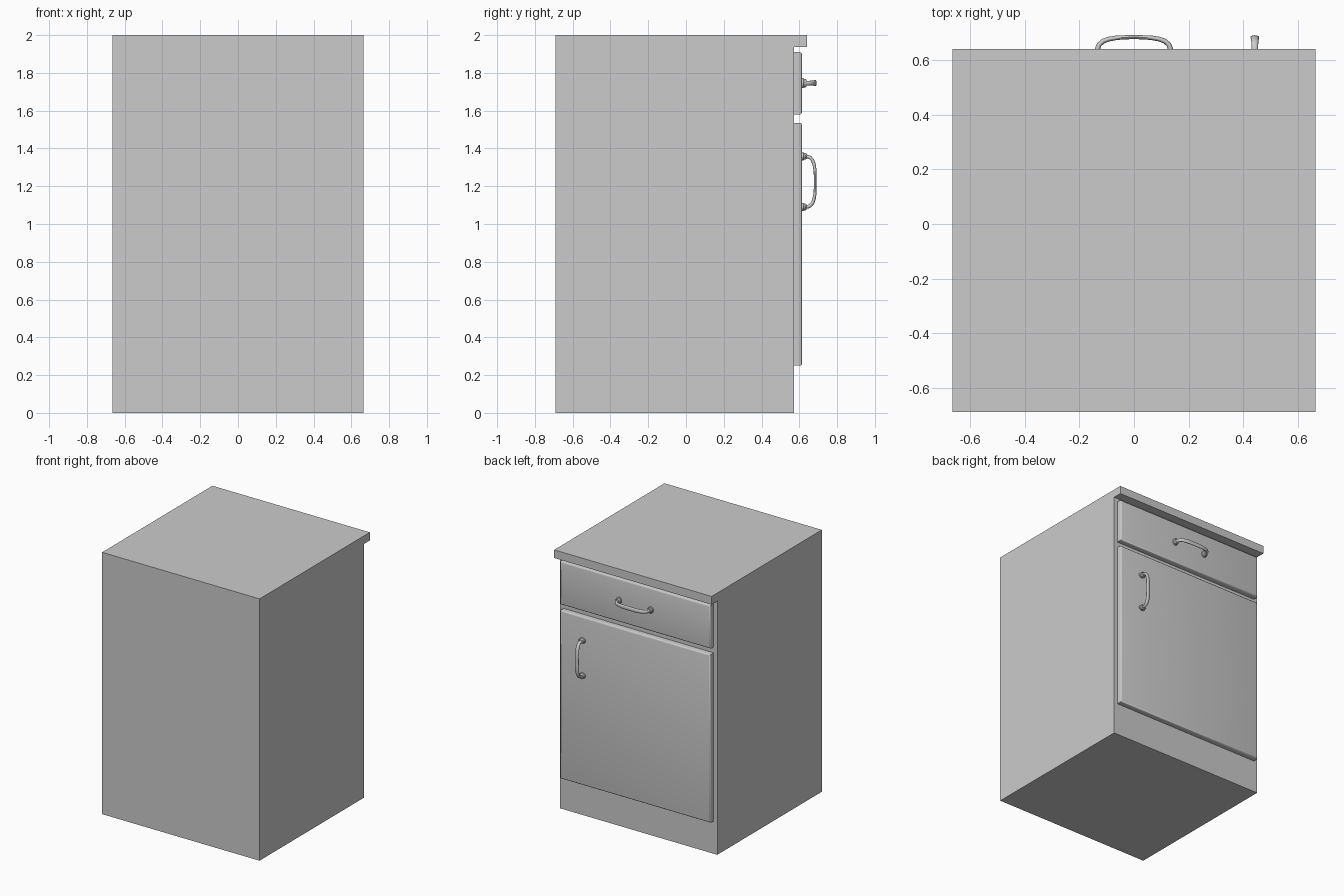
import bpy, bmesh, math
from mathutils import Vector, Matrix

if "Cube" in bpy.data.objects:
    bpy.data.objects.remove(bpy.data.objects["Cube"])

HALF_W = 0.665
BACK, FACE, TOP_LIP = -0.69, 0.572, 0.641


def add_object(name, bm, smooth=False):
    bmesh.ops.recalc_face_normals(bm, faces=bm.faces)
    mesh = bpy.data.meshes.new(name)
    bm.to_mesh(mesh)
    bm.free()
    obj = bpy.data.objects.new(name, mesh)
    bpy.context.collection.objects.link(obj)
    if smooth:
        bpy.ops.object.select_all(action='DESELECT')
        obj.select_set(True)
        bpy.context.view_layer.objects.active = obj
        bpy.ops.object.shade_smooth_by_angle(angle=math.radians(40))
    return obj


# Carcass with overhanging worktop: side profile (y, z) extruded across x
def carcass():
    profile = [(BACK, 0), (FACE, 0), (FACE, 1.938), (TOP_LIP, 1.938),
               (TOP_LIP, 2), (BACK, 2)]
    bm = bmesh.new()
    face = bm.faces.new([bm.verts.new((-HALF_W, y, z)) for y, z in profile])
    out = bmesh.ops.extrude_face_region(bm, geom=[face])
    moved = [g for g in out['geom'] if isinstance(g, bmesh.types.BMVert)]
    bmesh.ops.translate(bm, verts=moved, vec=(2 * HALF_W, 0, 0))
    return add_object("cabinet_body", bm)


# Slab front with rounded outer edges
def panel(name, z0, z1):
    y1 = 0.614
    bm = bmesh.new()
    bmesh.ops.create_cube(bm, size=1, matrix=Matrix.Translation(
        (0, (FACE + y1) / 2, (z0 + z1) / 2)) @ Matrix.Diagonal(
        (1.27, y1 - FACE, z1 - z0, 1)))
    edges = [e for e in bm.edges if all(v.co.y > 0.6 for v in e.verts)]
    bmesh.ops.bevel(bm, geom=edges, offset=0.012, segments=3, profile=0.5,
                    affect='EDGES')
    return add_object(name, bm, True)


# Loft closed rings of points into a capped tube
def loft(bm, rings):
    rings = [[bm.verts.new(p) for p in ring] for ring in rings]
    n = len(rings[0])
    for a, b in zip(rings, rings[1:]):
        for i in range(n):
            j = (i + 1) % n
            bm.faces.new((a[i], a[j], b[j], b[i]))
    bm.faces.new(rings[0])
    bm.faces.new(rings[-1])


def oval(center, axis_u, ru, axis_v, rv, n=16):
    angles = [2 * math.pi * i / n for i in range(n)]
    return [center + axis_u * ru * math.cos(a) + axis_v * rv * math.sin(a)
            for a in angles]


# Bow handle along local x, standing off local y = 0, flattened in the middle
def handle(name, x, z, upright=False):
    bm = bmesh.new()
    X, Y, Z = Vector((1, 0, 0)), Vector((0, 1, 0)), Vector((0, 0, 1))
    half = [(0.134, 0.018), (0.133, 0.030), (0.128, 0.043), (0.114, 0.056),
            (0.092, 0.064), (0.062, 0.069), (0.030, 0.0705)]
    path = [Vector((-u, y, 0)) for u, y in half] + [Vector((0, 0.071, 0))]
    path += [Vector((u, y, 0)) for u, y in reversed(half)]
    rings = []
    for i, p in enumerate(path):
        tangent = (path[min(i + 1, len(path) - 1)] - path[max(i - 1, 0)]).normalized()
        flat = 1 - abs(p.x) / 0.134
        rings.append(oval(p, tangent.cross(Z), 0.0095 - 0.0025 * flat,
                          Z, 0.012 + 0.004 * min(1, 2 * flat)))
    loft(bm, rings)
    # Round feet
    for s in (-1, 1):
        feet = [(-0.002, 1.0), (0.008, 1.0), (0.011, 0.85), (0.019, 0.85), (0.023, 0.7)]
        loft(bm, [oval(Vector((s * 0.134, y, 0)), X, 0.021 * k, Z, 0.026 * k)
                  for y, k in feet])
    obj = add_object(name, bm, True)
    obj.location = (x, 0.614, z)
    if upright:
        obj.rotation_euler.y = math.pi / 2
    return obj


carcass()
panel("drawer_front", 1.58, 1.91)
panel("door", 0.25, 1.535)
handle("drawer_handle", 0, 1.746)
handle("door_handle", 0.443, 1.224, upright=True)
